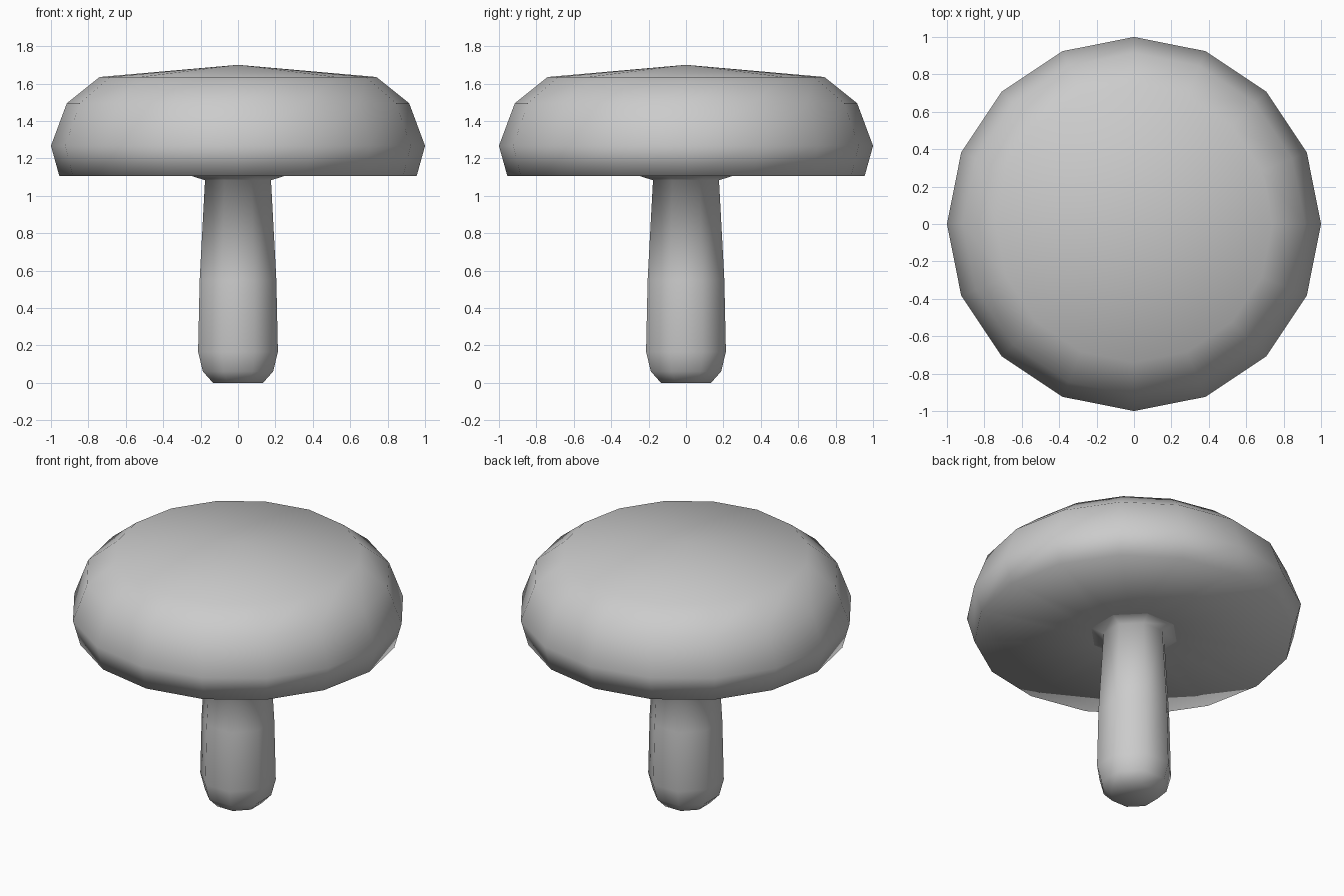
import bpy
import bmesh
from math import cos, sin, pi

if "Cube" in bpy.data.objects:
    bpy.data.objects.remove(bpy.data.objects["Cube"])


def lathe(name, profile, sides, turn=0.0):
    """Revolve an (r, z) profile, bottom to top; r = 0 gives a pole."""
    bm = bmesh.new()
    rings = []
    for r, z in profile:
        if r == 0:
            rings.append([bm.verts.new((0, 0, z))])
        else:
            angles = [turn + 2 * pi * i / sides for i in range(sides)]
            rings.append([bm.verts.new((r * cos(a), r * sin(a), z)) for a in angles])
    for low, high in zip(rings, rings[1:]):
        for i in range(sides):
            j = (i + 1) % sides
            if len(low) == 1:
                bm.faces.new((low[0], high[j], high[i]))
            elif len(high) == 1:
                bm.faces.new((low[i], low[j], high[0]))
            else:
                bm.faces.new((low[i], low[j], high[j], high[i]))
    bmesh.ops.recalc_face_normals(bm, faces=bm.faces)
    for f in bm.faces:
        f.smooth = True
    mesh = bpy.data.meshes.new(name)
    bm.to_mesh(mesh)
    bm.free()
    obj = bpy.data.objects.new(name, mesh)
    bpy.context.collection.objects.link(obj)
    return obj


# Wide 16-sided cap with a flat underside and shallow conical top
lathe("cap", [(0, 1.105), (0.27, 1.105), (0.955, 1.105), (1.0, 1.267),
              (0.915, 1.495), (0.74 / cos(0), 1.635), (0, 1.70)], 16)

# Tapering 8-sided stem, rounded foot, small flare under the cap
lathe("stem", [(0, 0), (0.145, 0), (0.203, 0.06), (0.231, 0.165),
               (0.222, 0.55), (0.191, 1.083), (0.267, 1.105)], 8, pi / 8)
